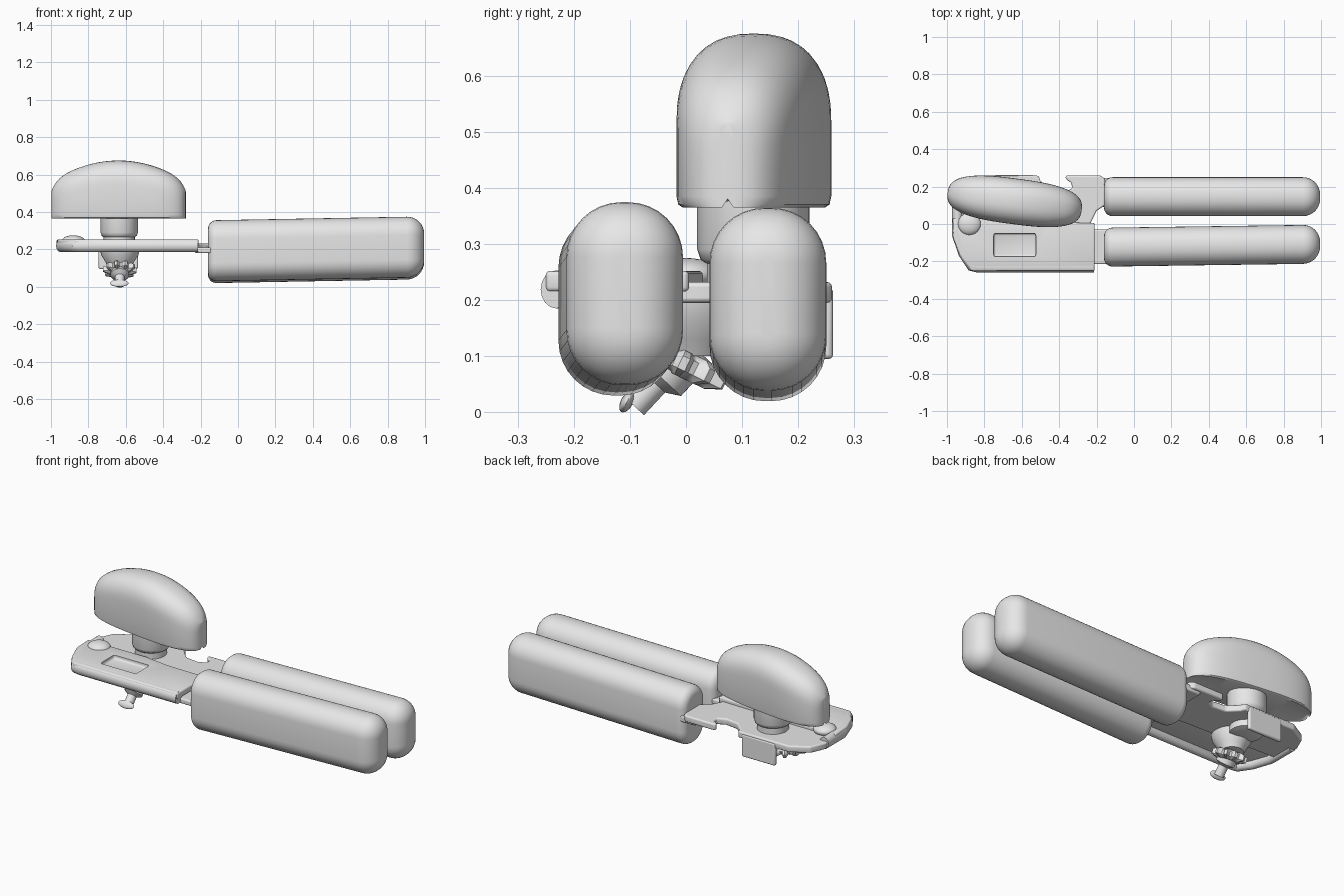
import bpy, bmesh, math
from mathutils import Vector, Matrix

if "Cube" in bpy.data.objects:
    bpy.data.objects.remove(bpy.data.objects["Cube"], do_unlink=True)

GREY = (0.8, 0.8, 0.8, 1)
mat = bpy.data.materials.new("light_grey")
mat.use_nodes = True
mat.diffuse_color = GREY
mat.node_tree.nodes["Principled BSDF"].inputs["Base Color"].default_value = GREY
parts = []


def add(name, bm, bevel=0):
    bmesh.ops.recalc_face_normals(bm, faces=bm.faces)
    me = bpy.data.meshes.new(name)
    bm.to_mesh(me)
    bm.free()
    me.materials.append(mat)
    ob = bpy.data.objects.new(name, me)
    bpy.context.collection.objects.link(ob)
    if bevel:
        mod = ob.modifiers.new("soft_edges", "BEVEL")
        mod.width, mod.segments = bevel, 3
    parts.append(ob)
    return ob


def loft(name, rings):
    """Skin a list of equal-length point rings and cap both ends."""
    bm = bmesh.new()
    vs = [[bm.verts.new(p) for p in ring] for ring in rings]
    n = len(vs[0])
    for a, b in zip(vs, vs[1:]):
        for i in range(n):
            j = (i + 1) % n
            bm.faces.new((a[i], a[j], b[j], b[i]))
    bm.faces.new(vs[0])
    bm.faces.new(vs[-1])
    return add(name, bm)


def slab(name, outline, z0, z1, bevel=0.008):
    bm = bmesh.new()
    face = bm.faces.new([bm.verts.new((x, y, z0)) for x, y in outline])
    ext = bmesh.ops.extrude_face_region(bm, geom=[face])["geom"]
    bmesh.ops.translate(bm, vec=(0, 0, z1 - z0),
                        verts=[v for v in ext if isinstance(v, bmesh.types.BMVert)])
    return add(name, bm, bevel)


def box(name, x0, x1, y0, y1, z0, z1, bevel=0.008):
    return slab(name, [(x0, y0), (x1, y0), (x1, y1), (x0, y1)], z0, z1, bevel)


def turned(name, profile, centre, tilt=0, teeth=0):
    """Turned part from (radius, height) pairs, optionally toothed."""
    n = teeth * 4 if teeth else 40
    rot = Matrix.Rotation(tilt, 3, "X")
    rings = []
    for r, h in profile:
        ring = []
        for i in range(n):
            a = math.tau * i / n
            k = r * (0.75 if teeth and i % 4 > 1 else 1)
            ring.append(Vector(centre) + rot @ Vector((k * math.cos(a), k * math.sin(a), h)))
        rings.append(ring)
    return loft(name, rings)


def blob(name, centre, size, tilt=0):
    bm = bmesh.new()
    bmesh.ops.create_uvsphere(bm, u_segments=24, v_segments=14, radius=1)
    m = Matrix.Translation(centre) @ Matrix.Rotation(tilt, 4, "X") @ Matrix.Diagonal((*size, 1))
    bmesh.ops.transform(bm, matrix=m, verts=bm.verts)
    return add(name, bm)


def rounded(hw, hh, r, n=8):
    """Rounded rectangle as (y, z) pairs."""
    pts = []
    for q, (sy, sz) in enumerate([(1, 1), (-1, 1), (-1, -1), (1, -1)]):
        for i in range(n + 1):
            a = math.pi / 2 * (q + i / n)
            pts.append((sy * (hw - r) + r * math.cos(a), sz * (hh - r) + r * math.sin(a)))
    return pts


# Handles: long pads, tight rounding at the root, full rounding at the tip
def handle(name, start, end):
    root, tip, x0, x1 = 0.045, 0.092, -0.16, 0.995
    steps = [math.pi / 2 * i / 8 for i in range(9)]
    spans = [(x0 + root * (1 - math.cos(a)), root * (1 - math.sin(a))) for a in steps]
    spans += [(x1 - tip * (1 - math.sin(a)), tip * (1 - math.cos(a))) for a in steps]
    rings = []
    for x, inset in spans:
        c = Vector(start).lerp(Vector(end), (x - x0) / (x1 - x0))
        hw, hh = 0.104 - inset, 0.163 - inset
        rings.append([(x, c.x + y, c.y + z) for y, z in rounded(hw, hh, hw * 0.94)])
    loft(name, rings)


handle("front_handle", (-0.124, 0.192), (-0.108, 0.213))
handle("back_handle", (0.146, 0.182), (0.146, 0.203))

# Turning knob: lens-shaped plan with an arched top
rings = []
spin = Matrix.Rotation(-0.13, 3, "Z")
for k in range(33):
    u = max(-0.9995, min(0.9995, -math.cos(math.pi * k / 32)))
    w = 0.122 * (1 - abs(u) ** 2.8) ** (1 / 2.8)
    top = 0.675 - 0.11 * u * u - 0.05 * u ** 12
    arch = 0.13 * math.sqrt(w / 0.122)
    section = []
    for i in range(21):
        c, s = math.cos(math.pi * i / 20), max(0, math.sin(math.pi * i / 20))
        section.append((w * math.copysign(abs(c) ** 0.83, c), top - arch + arch * s ** 0.83))
    section += [(-w, 0.385), (-0.97 * w, 0.37), (-0.9 * w, 0.365), (0, 0.38),
                (0.9 * w, 0.365), (0.97 * w, 0.37), (w, 0.385)]
    rings.append([spin @ Vector((0.361 * u, y, z)) + Vector((-0.638, 0.121, 0)) for y, z in section])
loft("turning_knob", rings)
turned("knob_shaft", [(0.1, 0.4), (0.1, 0.29), (0.094, 0.272), (0.083, 0.265), (0.083, 0.19)],
       (-0.635, 0.12, 0))

# Upper body plate with a pressed rectangular recess
front_plate = slab("front_plate", [(-0.97, 0.03), (-0.965, -0.08), (-0.93, -0.17), (-0.87, -0.25),
                                   (-0.21, -0.25), (-0.21, 0.005), (-0.45, 0.01), (-0.6, 0.03)],
                   0.215, 0.252)
cutter = box("recess_cutter", -0.75, -0.525, -0.175, -0.05, 0.232, 0.3, 0.012)
cutter.hide_render = True
cut = front_plate.modifiers.new("recess", "BOOLEAN")
cut.object, cut.solver = cutter, "EXACT"
bpy.context.view_layer.objects.active = front_plate
for mod in [m.name for m in front_plate.modifiers]:
    bpy.ops.object.modifier_apply(modifier=mod)
parts.remove(cutter)
bpy.data.objects.remove(cutter, do_unlink=True)

# Lower body plate with the hooked notch and the arm to the back handle
slab("back_plate", [(-0.965, -0.02), (-0.965, 0.12), (-0.93, 0.2), (-0.83, 0.258), (-0.51, 0.258),
                    (-0.5, 0.23), (-0.45, 0.18), (-0.37, 0.17), (-0.33, 0.19), (-0.335, 0.22),
                    (-0.365, 0.24), (-0.365, 0.26), (-0.18, 0.26), (-0.155, 0.24), (-0.155, 0.1),
                    (-0.2, 0.07), (-0.23, 0.01), (-0.23, -0.05)], 0.195, 0.232)

# Rolled rim around the front and the nose of the body
path = [(-0.945, 0.1), (-0.945, -0.06), (-0.91, -0.16), (-0.865, -0.228), (-0.84, -0.231), (-0.215, -0.231)]
rings = []
for i, p in enumerate(path):
    a, b = path[max(i - 1, 0)], path[min(i + 1, len(path) - 1)]
    d = Vector((b[0] - a[0], b[1] - a[1], 0)).normalized()
    side = Vector((-d.y, d.x, 0))
    rings.append([Vector((*p, 0.219)) + side * 0.028 * math.cos(t) + Vector((0, 0, 0.034 * math.sin(t)))
                  for t in [math.tau * k / 16 for k in range(16)]])
loft("rolled_rim", rings)

# Tabs joining the body to the handles, and the bent-down flap
box("front_tab", -0.23, -0.13, -0.215, -0.03, 0.18, 0.21)
box("back_tab", -0.23, -0.13, 0.09, 0.245, 0.18, 0.215)
box("back_flap", -0.745, -0.535, 0.24, 0.262, 0.095, 0.222)

# Pivot rivet
blob("pivot_rivet", (-0.88, 0, 0.245), (0.062, 0.06, 0.03))

# Cutting gear and its screw under the body
turned("gear_collar", [(0.105, 0.2), (0.1, 0.17), (0.075, 0.13), (0.06, 0.1)], (-0.632, 0.01, 0))
turned("washer", [(0.085, 0.2), (0.085, 0.16), (0.05, 0.15)], (-0.632, 0.12, 0))
turned("feed_gear", [(0.07, 0.022), (0.09, 0.012), (0.09, -0.012), (0.06, -0.025)],
       (-0.632, -0.01, 0.09), -0.45, 10)
turned("gear_hub", [(0.05, 0.05), (0.05, -0.03), (0.025, -0.045), (0.025, -0.1)],
       (-0.632, -0.025, 0.085), -0.75)
blob("screw_head", (-0.635, -0.105, 0.019), (0.05, 0.011, 0.021), -0.5)

# Smooth shading with crisp edges
bpy.ops.object.select_all(action="DESELECT")
for ob in parts:
    ob.select_set(True)
bpy.context.view_layer.objects.active = parts[0]
bpy.ops.object.shade_smooth_by_angle(angle=math.radians(40))
